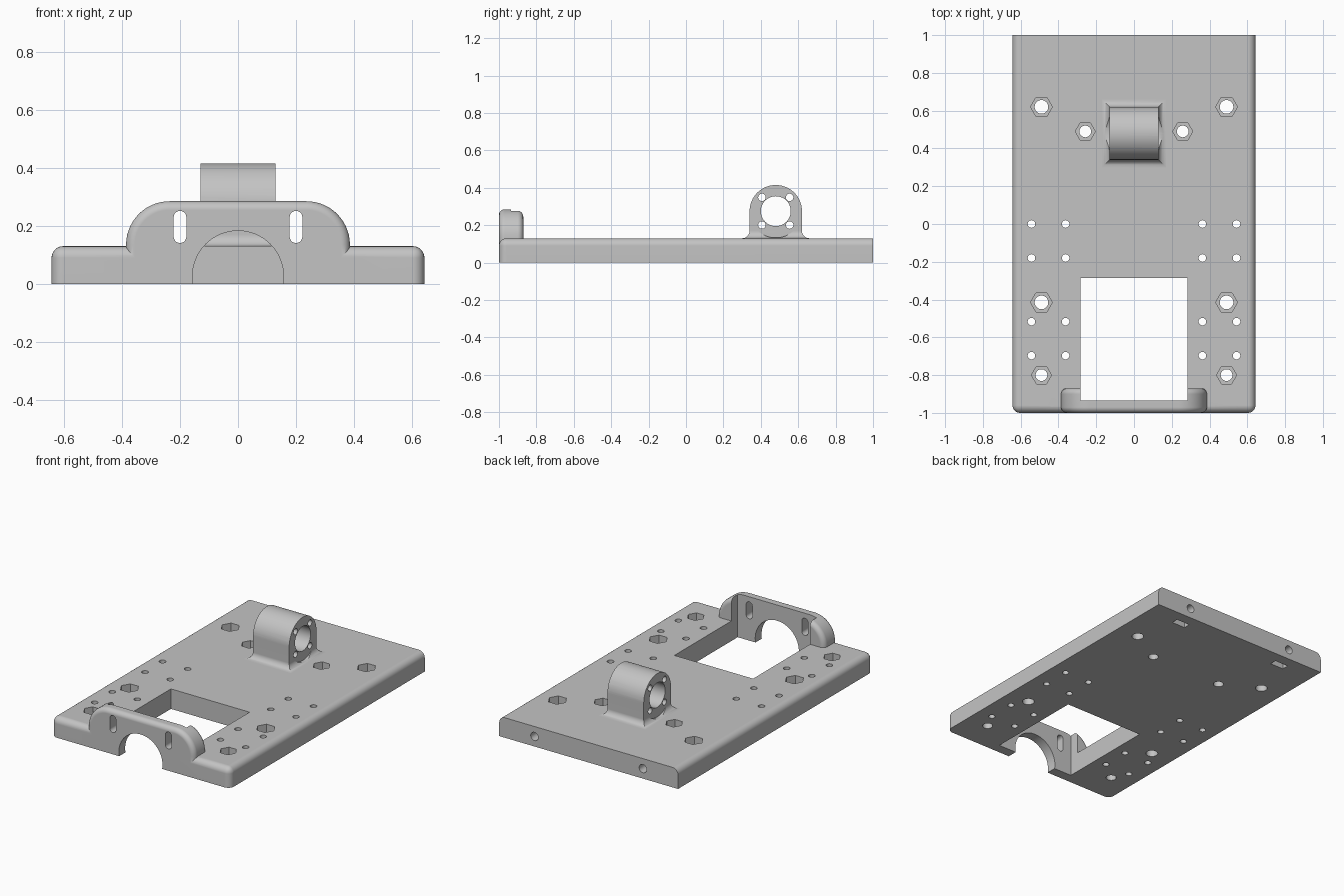
import bpy, bmesh
from math import pi, sin, cos, radians
from mathutils import Matrix, Vector

if "Cube" in bpy.data.objects:
    bpy.data.objects.remove(bpy.data.objects["Cube"])

grey = bpy.data.materials.new("plain grey")
grey.use_nodes = True
grey.diffuse_color = (0.55, 0.55, 0.55, 1)
grey.node_tree.nodes["Principled BSDF"].inputs["Base Color"].default_value = (0.55, 0.55, 0.55, 1)


def finish(name, bm):
    bmesh.ops.recalc_face_normals(bm, faces=bm.faces)
    mesh = bpy.data.meshes.new(name)
    bm.to_mesh(mesh)
    bm.free()
    mesh.materials.append(grey)
    ob = bpy.data.objects.new(name, mesh)
    bpy.context.collection.objects.link(ob)
    return ob


def box_bm(x0, x1, y0, y1, z0, z1):
    bm = bmesh.new()
    bmesh.ops.create_cube(bm, size=1)
    for v in bm.verts:
        v.co = Vector((x0, y0, z0)) + (v.co + Vector((.5, .5, .5))) * Vector((x1 - x0, y1 - y0, z1 - z0))
    return bm


def box(*dims):
    return finish("cutter", box_bm(*dims))


def cylinder(centre, radius, length, axis="Z", sides=32):
    bm = bmesh.new()
    turn = {"X": Matrix.Rotation(pi / 2, 4, "Y"), "Y": Matrix.Rotation(pi / 2, 4, "X"), "Z": Matrix()}[axis]
    # the extra quarter turn puts hexagon corners on the x axis
    bmesh.ops.create_cone(bm, cap_ends=True, segments=sides, radius1=radius, radius2=radius, depth=length,
                          matrix=Matrix.Translation(centre) @ turn @ Matrix.Rotation(pi / 2, 4, "Z"))
    return finish("cutter", bm)


def prism(points, offset):
    """Extrude a closed outline of 3D points along an offset vector."""
    bm = bmesh.new()
    face = bm.faces.new([bm.verts.new(p) for p in points])
    new = bmesh.ops.extrude_face_region(bm, geom=[face])["geom"]
    bmesh.ops.translate(bm, verts=[g for g in new if isinstance(g, bmesh.types.BMVert)], vec=offset)
    bmesh.ops.recalc_face_normals(bm, faces=bm.faces)
    return bm


def arc(cx, cz, r, a0, a1, n):
    return [(cx + r * cos(radians(a0 + (a1 - a0) * i / n)), cz + r * sin(radians(a0 + (a1 - a0) * i / n)))
            for i in range(n + 1)]


def bevel(bm, edges, offset):
    bmesh.ops.bevel(bm, geom=edges, offset=offset, segments=6, profile=0.5, affect="EDGES", clamp_overlap=True)


def combine(target, tool, operation="DIFFERENCE"):
    mod = target.modifiers.new("combine", "BOOLEAN")
    mod.operation, mod.solver, mod.object = operation, "EXACT", tool
    bpy.context.view_layer.objects.active = target
    bpy.ops.object.modifier_apply(modifier=mod.name)
    bpy.data.objects.remove(tool)


def smooth(ob):
    bpy.ops.object.select_all(action="DESELECT")
    ob.select_set(True)
    bpy.context.view_layer.objects.active = ob
    bpy.ops.object.shade_smooth_by_angle(angle=radians(30))
    mod = ob.modifiers.new("flat face normals", "WEIGHTED_NORMAL")
    mod.keep_sharp = True


# Base plate: rounded on the top sides, top front and front corners
TOP = 0.13
bm = box_bm(-0.643, 0.643, -1, 1, 0, TOP)


def rounded(edge):
    a, b = (v.co for v in edge.verts)
    mid = (a + b) / 2
    on_top = mid.z > TOP - 0.01 and mid.y < 0.9
    front_corner = abs(mid.x) > 0.6 and mid.y < -0.9 and abs(a.z - b.z) > 0.1
    return on_top or front_corner


bevel(bm, [e for e in bm.edges if rounded(e)], 0.04)
plate = finish("base_plate", bm)

# Front wall: arched shoulders, softened rim, merged flush into the plate
outline = [(0.386, 0)] + arc(0.236, 0.135, 0.15, 0, 90, 14) + arc(-0.236, 0.135, 0.15, 90, 180, 14) + [(-0.386, 0)]
bm = prism([(x, -1, z) for x, z in outline], Vector((0, 0.13, 0)))
rim = [e for e in bm.edges if abs(e.verts[0].co.y - e.verts[1].co.y) < 0.01
       and max(v.co.z for v in e.verts) > 0.01]
bevel(bm, rim, 0.03)
combine(plate, finish("front_wall", bm), "UNION")

# Window, front arch and upright slots in the wall
combine(plate, box(-0.283, 0.283, -0.935, -0.285, -0.5, 0.5))
combine(plate, cylinder((0, -1, 0.026), 0.157, 0.2, "Y", 64))
for s in (-1, 1):
    slot = arc(s * 0.2, 0.23, 0.022, 0, 180, 10) + arc(s * 0.2, 0.163, 0.022, 180, 360, 10)
    combine(plate, finish("cutter", prism([(x, -1.1, z) for x, z in slot], Vector((0, 0.4, 0)))))

# Hexagon nut pockets with through holes: x, y, pocket radius, hole radius
for x, y, pocket, hole in ((0.49, 0.62, 0.058, 0.036), (0.258, 0.49, 0.053, 0.031),
                           (0.49, -0.415, 0.058, 0.036), (0.49, -0.8, 0.053, 0.031)):
    for s in (-1, 1):
        combine(plate, cylinder((s * x, y, 0.1), pocket, 0.1, sides=6))
        combine(plate, cylinder((s * x, y, 0), hole, 0.5))

# Small mounting holes
for x in (-0.543, -0.362, 0.362, 0.543):
    for y in (0, -0.18, -0.517, -0.697):
        combine(plate, cylinder((x, y, 0), 0.02, 0.5, sides=24))

# Back screw holes and the nut slots that meet them from below
for s in (-1, 1):
    combine(plate, cylinder((s * 0.39, 0.95, 0.065), 0.027, 0.24, "Y", 24))
    combine(plate, box(s * 0.39 - 0.048, s * 0.39 + 0.048, 0.885, 0.93, -0.1, 0.1))
smooth(plate)

# Bearing block: round-topped body
CY, CZ, R, HALF = 0.48, 0.275, 0.14, 0.13
body = [(CY + R, 0.1)] + arc(CY, CZ, R, 0, 180, 32) + [(CY - R, 0.1)]
block = finish("bearing_block", prism([(-HALF, y, z) for y, z in body], Vector((2 * HALF, 0, 0))))

# Hollow-curved skirt around the foot, cleared in front of the round faces
FLARE = 0.04
bm = bmesh.new()
rings = []
for out, z in [(FLARE, 0.11)] + [(FLARE * (1 - sin(i * pi / 16)), TOP + FLARE * (1 - cos(i * pi / 16)))
                                 for i in range(9)]:
    w, d = HALF + out, R + out
    rings.append([bm.verts.new((x * w, CY + y * d, z)) for x, y in ((-1, -1), (1, -1), (1, 1), (-1, 1))])
for a, b in zip(rings, rings[1:]):
    for i in range(4):
        j = (i + 1) % 4
        bm.faces.new((a[i], a[j], b[j], b[i]))
bm.faces.new(rings[0])
bm.faces.new(rings[-1])
combine(block, finish("skirt", bm), "UNION")
for s in (-1, 1):
    combine(block, cylinder((s * (HALF + 0.1), CY, CZ), 0.142, 0.2, "X", 64))

# Bore and four screw holes
combine(block, cylinder((0, CY, CZ), 0.08, 1, "X", 48))
for sy in (-1, 1):
    for sz in (-1, 1):
        combine(block, cylinder((0, CY + sy * 0.074, CZ + sz * 0.074), 0.02, 1, "X", 24))
smooth(block)
